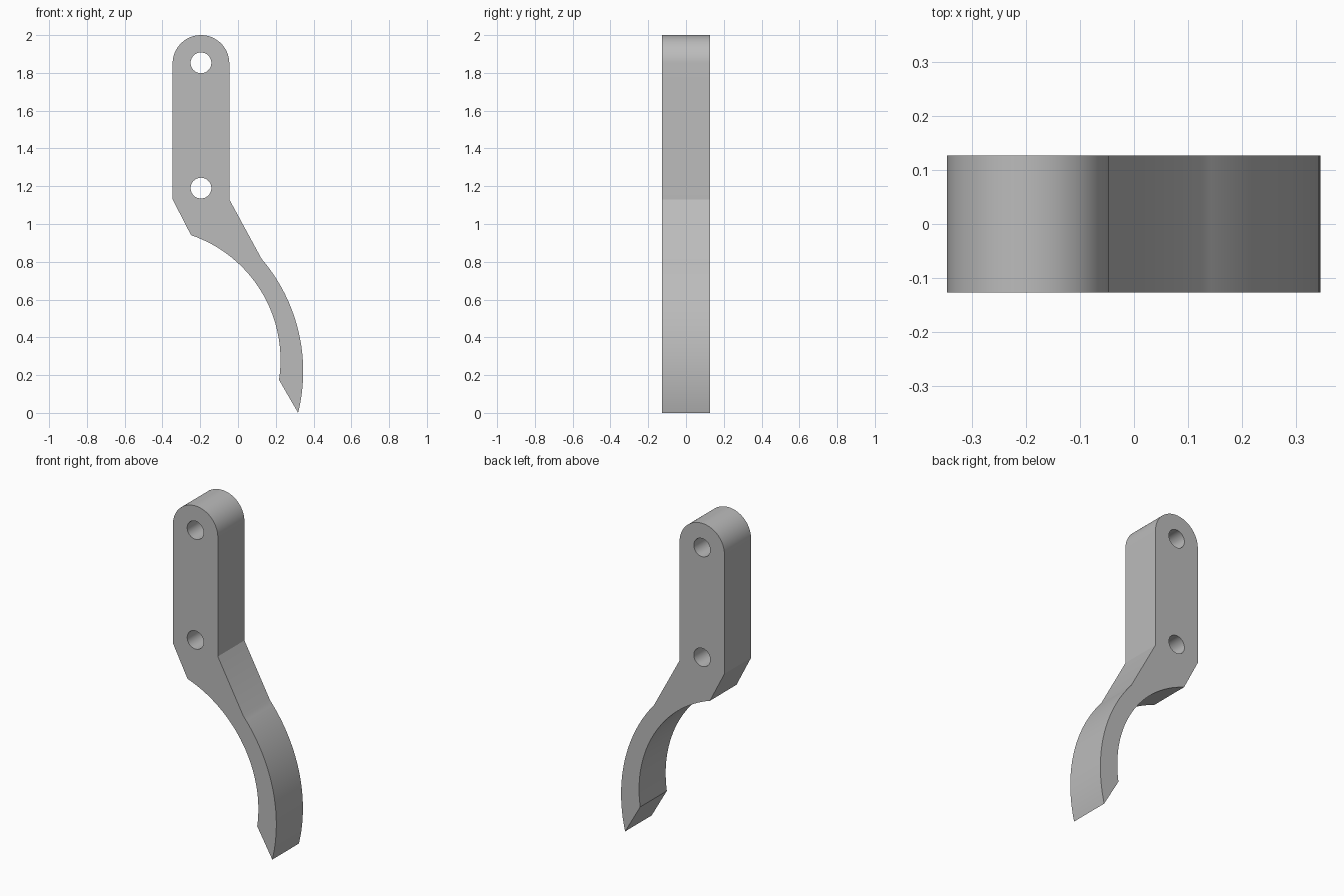
import bpy
from math import sin, cos, pi, radians, atan2

if "Cube" in bpy.data.objects:
    bpy.data.objects.remove(bpy.data.objects["Cube"])

HALF_DEPTH = 0.127
HOLE_X = -0.196
PIVOT_Z = 1.85


def arc(cx, cz, r, a0, a1, n):
    """Points along a circular arc, angles in radians."""
    return [(cx + r * cos(a0 + (a1 - a0) * i / n),
             cz + r * sin(a0 + (a1 - a0) * i / n)) for i in range(n + 1)]


def add_loop(curve, points):
    spline = curve.splines.new("POLY")
    spline.points.add(len(points) - 1)
    for p, (x, z) in zip(spline.points, points):
        p.co = (x, z, 0, 1)
    spline.use_cyclic_u = True


# Outline: rounded top, straight shank, hooked claw with a bevelled tip
outline = arc(HOLE_X, PIVOT_Z, 0.15, pi, 0, 40)
outline.append((-0.046, 1.13))
outline += arc(-0.57, 0.22, 0.915, atan2(0.595, 0.695), atan2(-0.22, 0.888), 32)
outline += arc(-0.473, 0.28, 0.698, atan2(-0.105, 0.69), atan2(0.663, 0.225), 32)
outline.append((-0.346, 1.13))

# Extruded plate with two through holes
profile = bpy.data.curves.new("hooked_arm", "CURVE")
profile.dimensions = "2D"
profile.fill_mode = "BOTH"
profile.extrude = HALF_DEPTH
add_loop(profile, outline)
for z in (1.853, 1.19):
    add_loop(profile, arc(HOLE_X, z, 0.055, 0, 2 * pi, 32)[:-1])

arm = bpy.data.objects.new("hooked_arm", profile)
bpy.context.collection.objects.link(arm)
arm.rotation_euler = (radians(90), 0, 0)

# Convert to a clean mesh, welding the caps to the walls
bpy.ops.object.select_all(action="DESELECT")
arm.select_set(True)
bpy.context.view_layer.objects.active = arm
bpy.ops.object.convert(target="MESH")
bpy.ops.object.transform_apply(location=False, rotation=True, scale=False)
bpy.ops.object.mode_set(mode="EDIT")
bpy.ops.mesh.select_all(action="SELECT")
bpy.ops.mesh.remove_doubles(threshold=0.0005)
bpy.ops.mesh.normals_make_consistent(inside=False)
bpy.ops.object.mode_set(mode="OBJECT")
bpy.ops.object.shade_smooth_by_angle(angle=radians(20))

# Single grey finish
grey = bpy.data.materials.new("plain_grey")
grey.use_nodes = True
color = (0.5, 0.5, 0.5, 1)
grey.diffuse_color = color
grey.node_tree.nodes["Principled BSDF"].inputs["Base Color"].default_value = color
arm.data.materials.clear()
arm.data.materials.append(grey)
